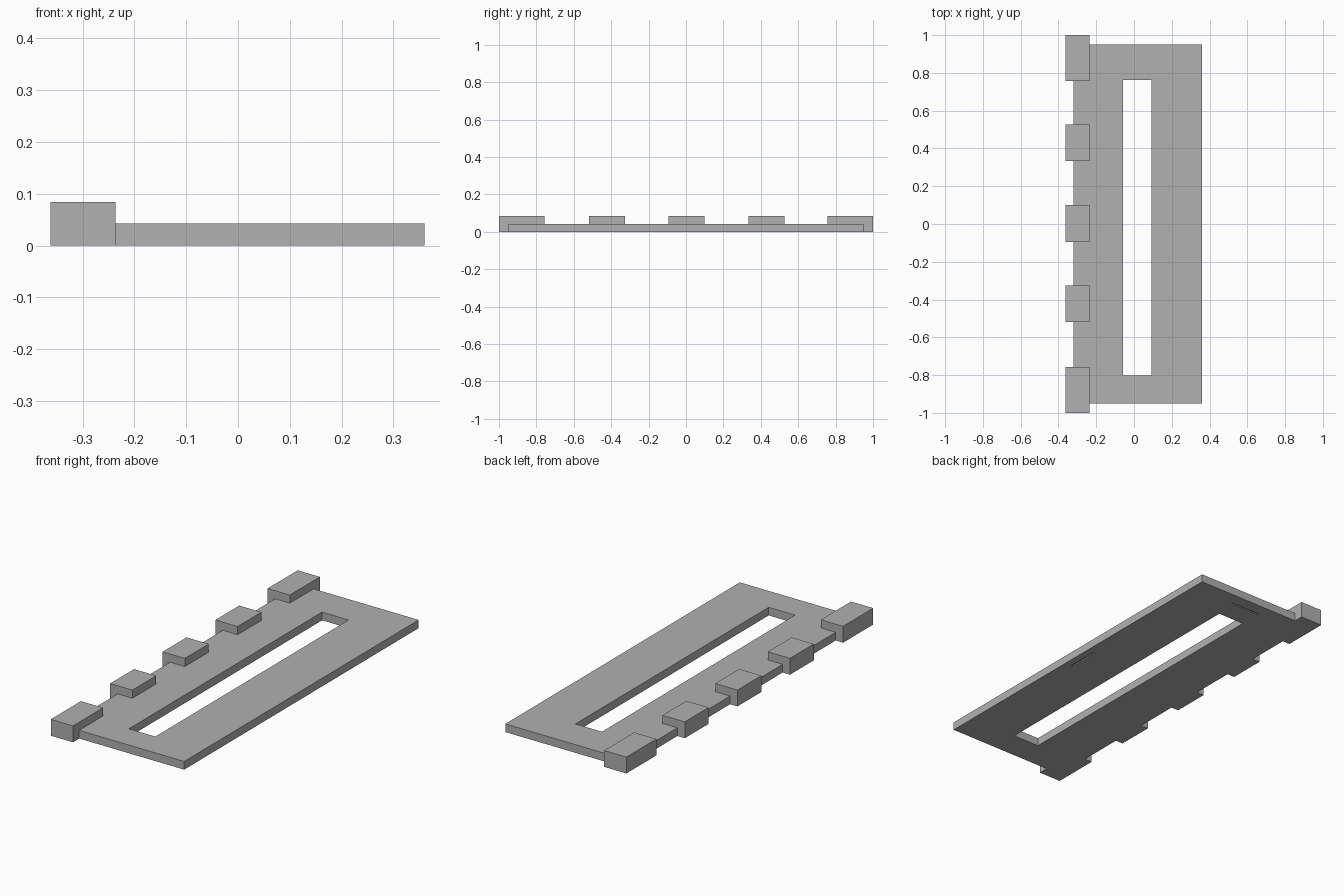
import bpy

old = bpy.data.objects.get("Cube")
if old:
    bpy.data.objects.remove(old, do_unlink=True)

# One matte grey for everything
grey = bpy.data.materials.new("mid_grey")
grey.use_nodes = True
colour = (0.44, 0.44, 0.44, 1)
grey.diffuse_color = colour
grey.node_tree.nodes["Principled BSDF"].inputs["Base Color"].default_value = colour


def box(name, x, y, z):
    """Box spanning the given (low, high) ranges."""
    spans = (x, y, z)
    bpy.ops.mesh.primitive_cube_add(size=1)
    ob = bpy.context.object
    ob.name = name
    for v in ob.data.vertices:
        v.co = [lo if c < 0 else hi for c, (lo, hi) in zip(v.co, spans)]
    ob.data.materials.append(grey)
    return ob


def cut(target, name, x, y, z):
    """Remove a box-shaped volume from the target."""
    cutter = box(name, x, y, z)
    cutter.hide_render = True
    mod = target.modifiers.new(name, 'BOOLEAN')
    mod.operation = 'DIFFERENCE'
    mod.solver = 'EXACT'
    mod.object = cutter
    bpy.context.view_layer.objects.active = target
    bpy.ops.object.modifier_apply(modifier=mod.name)
    bpy.data.objects.remove(cutter, do_unlink=True)


# Flat base plate with a long slot
plate = box("base_plate", (-0.32, 0.36), (-0.95, 0.95), (0, 0.042))
cut(plate, "slot_cutter", (-0.057, 0.093), (-0.803, 0.763), (-0.1, 0.1))

# Two shallow grooves in the underside
cut(plate, "side_groove_cutter", (0.312, 0.322), (-0.1, 0.07), (-0.1, 0.006))
cut(plate, "back_groove_cutter", (-0.06, 0.11), (0.875, 0.885), (-0.1, 0.006))

# Row of raised blocks along one long edge, longer at the ends
blocks = {
    "front_end_block": (-1, -0.756),
    "front_block": (-0.519, -0.326),
    "middle_block": (-0.094, 0.1),
    "back_block": (0.334, 0.527),
    "back_end_block": (0.757, 1),
}
for name, span in blocks.items():
    box(name, (-0.362, -0.236), span, (0, 0.084))
